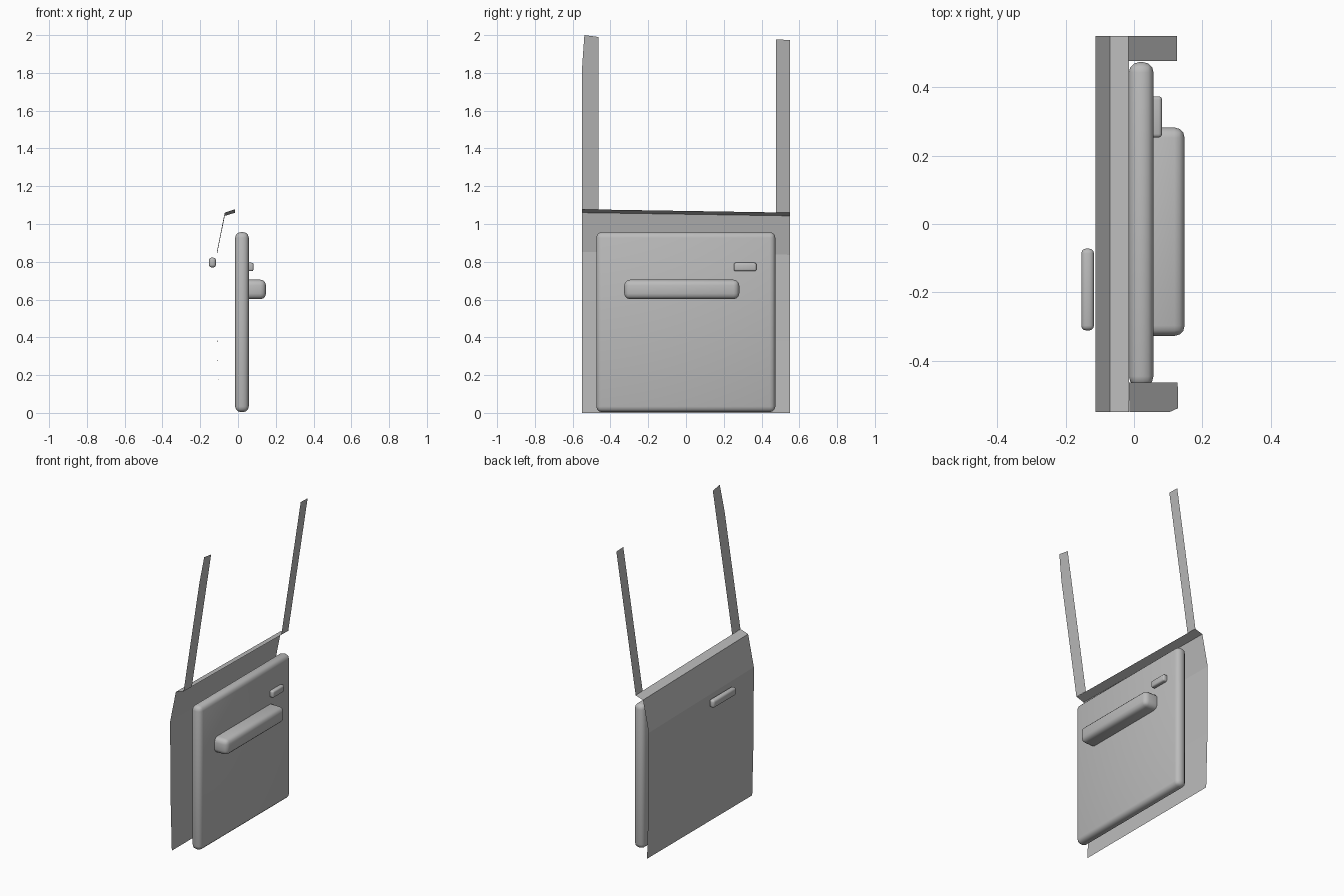
import bpy

if "Cube" in bpy.data.objects:
    bpy.data.objects.remove(bpy.data.objects["Cube"])

grey = bpy.data.materials.new("light grey")
grey.diffuse_color = (0.5, 0.5, 0.5, 1)
grey.use_nodes = True
grey.node_tree.nodes["Principled BSDF"].inputs["Base Color"].default_value = grey.diffuse_color


def add_mesh(name, verts, faces):
    mesh = bpy.data.meshes.new(name)
    mesh.from_pydata(verts, [], faces)
    mesh.materials.append(grey)
    obj = bpy.data.objects.new(name, mesh)
    bpy.context.collection.objects.link(obj)
    return obj


def rounded_box(name, lo, hi, radius, segments):
    """Box between two corners with rounded edges."""
    bpy.ops.mesh.primitive_cube_add(
        size=1, location=[(a + b) / 2 for a, b in zip(lo, hi)])
    obj = bpy.context.object
    obj.name = name
    obj.scale = [b - a for a, b in zip(lo, hi)]
    bpy.ops.object.transform_apply(location=False, rotation=False, scale=True)
    obj.data.materials.append(grey)
    bevel = obj.modifiers.new("round", 'BEVEL')
    bevel.width = radius
    bevel.segments = segments
    bpy.ops.object.modifier_apply(modifier="round")
    bpy.ops.object.shade_smooth_by_angle(angle=0.7)
    return obj


# outer skin: thin sheet profile (x, z at front, z at back) swept along y
profile = [(-0.10, 0, 0), (-0.11, 0.39, 0.38), (-0.112, 0.853, 0.837),
           (-0.07, 1.06, 1.043), (-0.015, 1.078, 1.06)]
verts = []
for x, z_front, z_back in profile:
    verts += [(x, -0.55, z_front), (x, 0.55, z_back)]
faces = [(2 * i, 2 * i + 2, 2 * i + 3, 2 * i + 1) for i in range(len(profile) - 1)]
add_mesh("outer_door_skin", verts, faces)


# window pillars: flat strips leaning inward from the sill
def pillar(name, outline):
    verts = [(-0.015 + (z - 1.07) * 0.155, y, z) for y, z in outline]
    add_mesh(name, verts, [tuple(range(len(verts)))])


pillar("front_window_pillar",
       [(-0.55, 1.078), (-0.55, 1.83), (-0.538, 2.0), (-0.463, 1.99), (-0.463, 1.076)])
pillar("rear_window_pillar",
       [(0.477, 1.061), (0.477, 1.977), (0.55, 1.974), (0.55, 1.06)])

# inner trim, armrest and handles
rounded_box("inner_panel", (-0.015, -0.475, 0.004), (0.057, 0.473, 0.957), 0.03, 3)
rounded_box("armrest", (0.01, -0.327, 0.602), (0.148, 0.282, 0.705), 0.03, 3)
rounded_box("inner_handle", (0.04, 0.253, 0.75), (0.082, 0.373, 0.795), 0.01, 3)
rounded_box("outer_handle", (-0.154, -0.311, 0.77), (-0.117, -0.072, 0.822), 0.014, 3)
